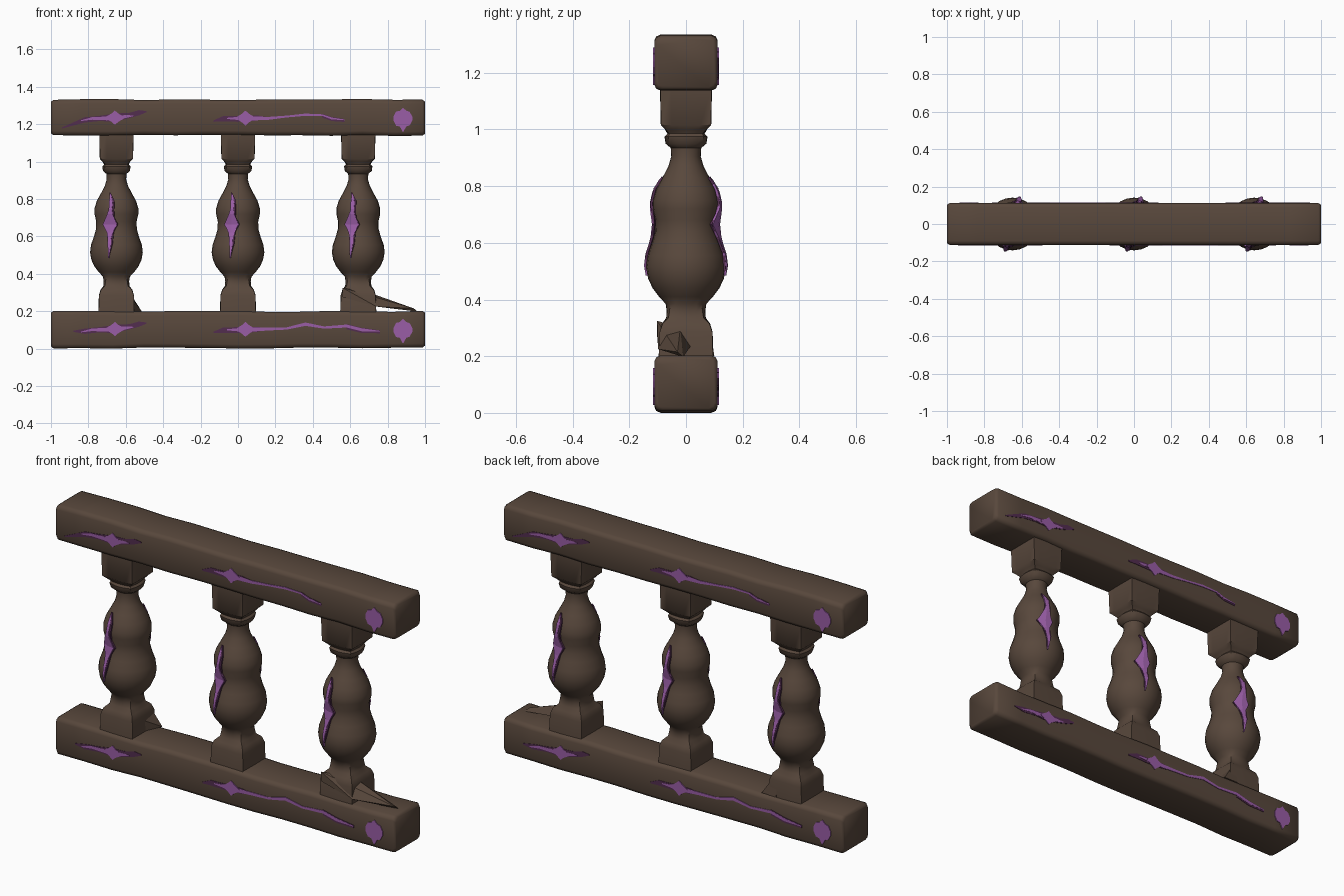
import bpy, bmesh, math, random
from mathutils import Matrix, Vector

if "Cube" in bpy.data.objects:
    bpy.data.objects.remove(bpy.data.objects["Cube"])

random.seed(4)


def material(name, rgb):
    m = bpy.data.materials.new(name)
    m.diffuse_color = (*rgb, 1)
    m.use_nodes = True
    m.node_tree.nodes["Principled BSDF"].inputs["Base Color"].default_value = m.diffuse_color
    return m


WOOD = material("dark brown wood", (0.098, 0.064, 0.045))
GLOW = material("bright purple", (0.32, 0.11, 0.38))
VEIN = material("deep purple", (0.085, 0.026, 0.078))


def add_object(name, bm, mat, smooth=None):
    me = bpy.data.meshes.new(name)
    bm.to_mesh(me)
    bm.free()
    ob = bpy.data.objects.new(name, me)
    bpy.context.collection.objects.link(ob)
    me.materials.append(mat)
    if smooth:
        bpy.ops.object.select_all(action='DESELECT')
        ob.select_set(True)
        bpy.context.view_layer.objects.active = ob
        bpy.ops.object.shade_smooth_by_angle(angle=math.radians(smooth))
    return ob


def loft(bm, rings):
    loops = [[bm.verts.new(p) for p in ring] for ring in rings]
    n = len(loops[0])
    for a, b in zip(loops, loops[1:]):
        for i in range(n):
            bm.faces.new((a[i], a[(i + 1) % n], b[(i + 1) % n], b[i]))
    bm.faces.new(loops[0][::-1])
    bm.faces.new(loops[-1])
    bmesh.ops.recalc_face_normals(bm, faces=bm.faces)


# Rails: long beams with worn edges and slightly wavy top and bottom
RAIL_Y = 0.112


def rail(name, z0, z1):
    bm = bmesh.new()
    rings = []
    b = 0.022
    for i in range(13):
        end = i in (0, 12)
        x = -1 + i / 6
        lo = z0 + random.uniform(0, 0.007)
        hi = z1 - random.uniform(0, 0.007)
        for xx, s in ([(x, 0.010), (x * 0.986, 0)] if end else [(x, 0)]):
            y, l, h = RAIL_Y - s, lo + s, hi - s
            ring = [(xx, -y, l + b), (xx, -y + b * .3, l + b * .3), (xx, -y + b, l),
                    (xx, y - b, l), (xx, y - b * .3, l + b * .3), (xx, y, l + b),
                    (xx, y, h - b), (xx, y - b * .3, h - b * .3), (xx, y - b, h),
                    (xx, -y + b, h), (xx, -y + b * .3, h - b * .3), (xx, -y, h - b)]
            rings.append(ring)
    rings.sort(key=lambda r: r[0][0])
    loft(bm, rings)
    add_object(name, bm, WOOD, 50)


rail("bottom_rail", 0.0, 0.203)
rail("top_rail", 1.137, 1.335)

# Baluster profile: height, half width, squareness
PROFILE = [(0.18, 0.097, .95), (0.285, 0.094, .95), (0.315, 0.085, .9), (0.335, 0.070, .6),
           (0.36, 0.068, .5), (0.385, 0.072, .2), (0.41, 0.095, 0), (0.44, 0.118, 0),
           (0.475, 0.134, 0), (0.515, 0.141, 0), (0.555, 0.136, 0), (0.60, 0.120, 0),
           (0.64, 0.109, 0), (0.68, 0.108, 0), (0.72, 0.117, 0), (0.75, 0.117, 0),
           (0.79, 0.105, 0), (0.83, 0.083, 0), (0.87, 0.062, 0), (0.905, 0.052, 0),
           (0.935, 0.054, .1), (0.95, 0.072, .3), (0.975, 0.076, .4), (0.985, 0.066, .6),
           (1.0, 0.074, .9), (1.015, 0.089, .95), (1.15, 0.092, .97)]


def radius(z):
    for (a, r, _), (b, s, _) in zip(PROFILE, PROFILE[1:]):
        if a <= z <= b:
            return r + (s - r) * (z - a) / (b - a)
    return PROFILE[-1][1]


def ring(cx, z, r, sq, n=24):
    out = []
    for i in range(n):
        a = 2 * math.pi * (i + .0) / n
        c, s = math.cos(a), math.sin(a)
        k = r * (1 - sq + sq / max(abs(c), abs(s)))
        out.append((cx + c * k, s * k, z))
    return out


def plate(name, points, mat, lift, centre=None):
    """Thin ribbon along (x, z, half width); it wraps a baluster if centre is set."""
    upright = centre is not None
    for side, turn in (("front", 0), ("back", math.pi)):
        bm = bmesh.new()
        rows = []
        for x, z, w in points:
            row = []
            for k in (-1, 0, 1):
                px, pz = (x + k * w, z) if upright else (x, z + k * w)
                if upright:
                    py = -math.sqrt(radius(pz) ** 2 - px ** 2) - lift
                else:
                    py = -RAIL_Y - lift
                v = Matrix.Rotation(turn, 3, 'Z') @ Vector((px, py, pz))
                if upright:
                    v.x += centre
                row.append(bm.verts.new(v))
            rows.append(row)
        for a, b in zip(rows, rows[1:]):
            for k in (0, 1):
                q = (a[k], a[k + 1], b[k + 1], b[k])
                bm.faces.new(q if upright else q[::-1])
        ob = add_object(side + "_" + name, bm, mat)
        m = ob.modifiers.new("thickness", 'SOLIDIFY')
        m.thickness = 0.008
        m.offset = -1


# Balusters with a purple crack and diamond on front and back
for label, cx in (("left", -0.65), ("middle", 0.0), ("right", 0.643)):
    bm = bmesh.new()
    loft(bm, [ring(cx, *p) for p in PROFILE])
    add_object(label + "_baluster", bm, WOOD, 45)
    crack = [(-.03, .82, .003), (-.028, .78, .010), (-.03, .745, .008), (-.033, .72, .014),
             (-.033, .665, .036), (-.033, .62, .016), (-.034, .59, .008),
             (-.036, .56, .009), (-.038, .52, .005), (-.04, .485, .002)]
    plate(label + "_baluster_crack", crack, GLOW, 0.004, cx)
    edge = [(-.033, .83, .003), (-.022, .79, .012), (-.026, .74, .014), (-.030, .70, .020),
            (-.031, .665, .040), (-.031, .625, .018), (-.032, .56, .012), (-.04, .50, .004)]
    plate(label + "_baluster_vein", edge, VEIN, 0.002, cx)


# Cracks and diamonds along both rails
def diamond(name, x, z, w, h):
    plate(name, [(x - w, z, .004), (x - w * .35, z, h * .6), (x, z, h),
                 (x + w * .35, z, h * .6), (x + w, z, .004)], GLOW, 0.004)


for label, z, tail in (("bottom", 0.105, [(.16, 0, .008), (.26, .003, .006), (.36, .026, .009),
                                          (.46, .008, .006), (.58, .016, .008), (.66, -.004, .008),
                                          (.76, -.012, .002)]),
                       ("top", 1.235, [(.16, -.004, .008), (.26, .006, .005), (.36, .016, .006),
                                       (.45, .014, .004), (.50, -.004, .005), (.57, -.012, .002)])):
    n = label + "_rail_"
    drop = -.055 if label == "top" else -.012
    plate(n + "left_vein", [(-.94 if drop < -.03 else -.88, z + drop, .003), (-.82, z - .012, .014),
                            (-.74, z - .004, .014), (-.66, z, .022), (-.58, z + .012, .014),
                            (-.53, z + .026, .014), (-.49, z + .032, .003)], VEIN, 0.002)
    plate(n + "left_crack", [(-.84, z - .016, .002), (-.78, z - .004, .007), (-.70, z - .004, .010),
                             (-.60, z + .006, .008), (-.56, z + .010, .002)], GLOW, 0.003)
    diamond(n + "left_diamond", -.658, z, .05, .038)
    plate(n + "middle_vein", [(-.13, z - .018, .004), (-.08, z - .006, .014), (0, z - .006, .016),
                              (.10, z - .002, .014), (.16, z, .003)], VEIN, 0.002)
    plate(n + "middle_crack", [(-.06, z - .004, .003), (.04, z - .004, .012)]
          + [(x, z + dz, w) for x, dz, w in tail], GLOW, 0.003)
    plate(n + "tail_vein", [(x, z + dz - .003, w + .006) for x, dz, w in tail[-3:]], VEIN, 0.002)
    diamond(n + "middle_diamond", .04, z - .002, .05, .04)
    plate(n + "end_gem", [(.832, z - .005, .012), (.845, z - .005, .038), (.865, z - .005, .042),
                          (.882, z - .012, .066), (.90, z - .005, .042), (.918, z - .005, .036),
                          (.932, z - .005, .010)], GLOW, 0.004)


# Splintered wedges at the feet of the outer balusters
def splinter(name, pts):
    bm = bmesh.new()
    for p in pts:
        bm.verts.new(p)
    bmesh.ops.convex_hull(bm, input=bm.verts)
    add_object(name, bm, WOOD)


splinter("right_splinter", [(.56, -.102, .325), (.56, -.102, .275), (.74, -.098, .225), (.70, -.02, .30),
                            (.70, .02, .24), (.96, -.01, .198), (.94, -.03, .215)])
splinter("left_splinter", [(-.60, .09, .27), (-.56, .09, .27), (-.56, .0, .26), (-.515, .10, .20),
                           (-.56, .0, .20), (-.60, .10, .20)])
